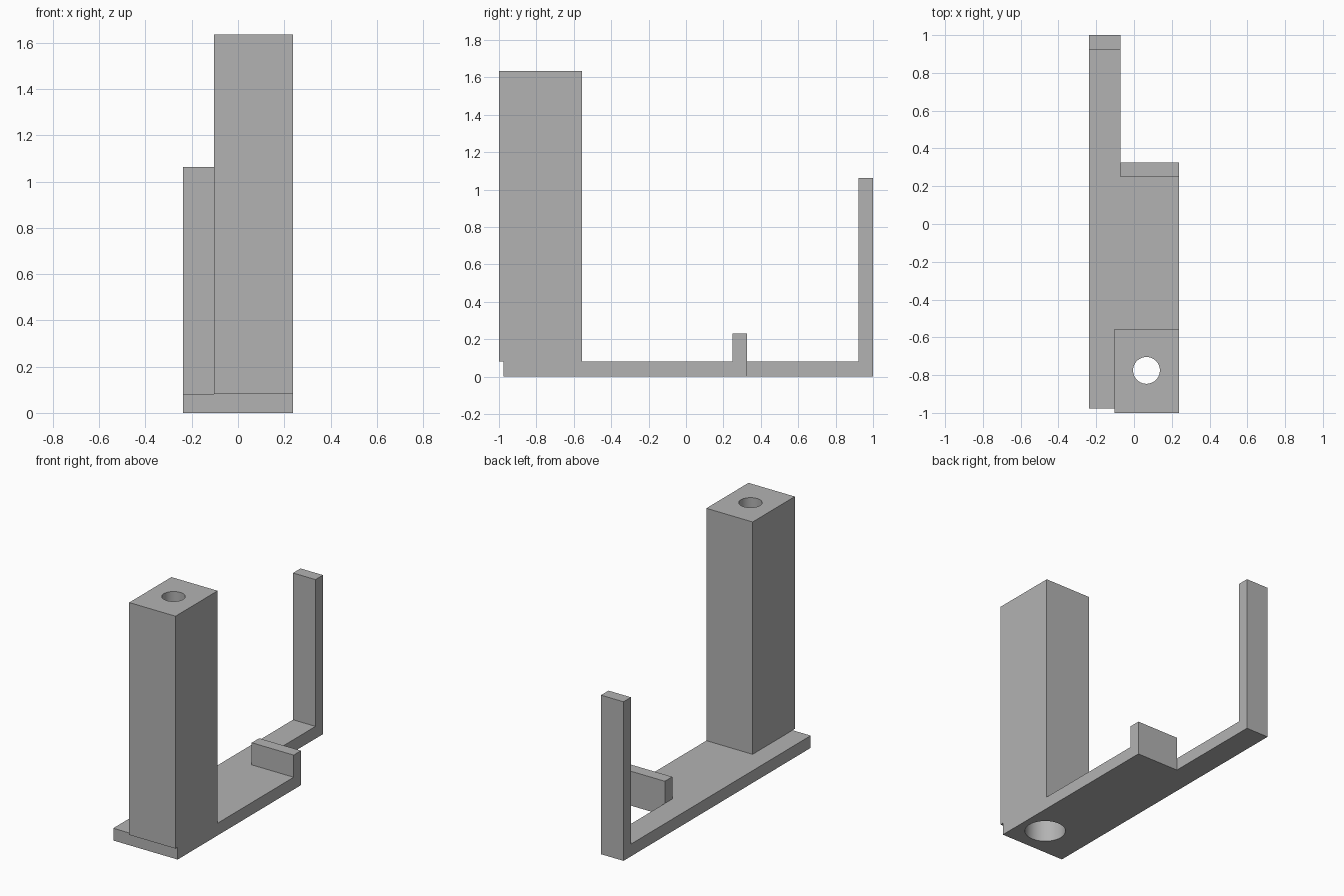
import bpy
import bmesh

cube = bpy.data.objects.get("Cube")
if cube:
    bpy.data.objects.remove(cube, do_unlink=True)

grey = bpy.data.materials.new("plain_grey")
grey.use_nodes = True
colour = (0.45, 0.45, 0.45, 1)
grey.diffuse_color = colour
for node in grey.node_tree.nodes:
    if node.type == "BSDF_PRINCIPLED":
        node.inputs["Base Color"].default_value = colour


def prism(name, outline, z0, z1):
    """Extrude a flat outline from z0 up to z1."""
    bm = bmesh.new()
    face = bm.faces.new([bm.verts.new((x, y, z0)) for x, y in outline])
    top = bmesh.ops.extrude_face_region(bm, geom=[face])
    verts = [g for g in top["geom"] if isinstance(g, bmesh.types.BMVert)]
    bmesh.ops.translate(bm, verts=verts, vec=(0, 0, z1 - z0))
    bmesh.ops.recalc_face_normals(bm, faces=bm.faces)
    mesh = bpy.data.meshes.new(name)
    bm.to_mesh(mesh)
    bm.free()
    mesh.materials.append(grey)
    obj = bpy.data.objects.new(name, mesh)
    bpy.context.collection.objects.link(obj)
    return obj


def box(name, x0, x1, y0, y1, z0, z1):
    return prism(name, [(x0, y0), (x1, y0), (x1, y1), (x0, y1)], z0, z1)


def bore(name, radius, z0, z1):
    bpy.ops.mesh.primitive_cylinder_add(
        vertices=64, radius=radius, depth=z1 - z0,
        location=(0.066, -0.775, (z0 + z1) / 2))
    obj = bpy.context.object
    obj.name = name
    obj.hide_render = True
    obj.data.materials.append(grey)
    return obj


def combine(target, other, operation):
    """Apply a boolean and discard the second solid."""
    bpy.context.view_layer.objects.active = target
    mod = target.modifiers.new(operation, "BOOLEAN")
    mod.operation, mod.solver, mod.object = operation, "EXACT", other
    bpy.ops.object.modifier_apply(modifier=mod.name)
    bpy.data.objects.remove(other, do_unlink=True)


SIDE, FRONT, BACK, THICK = 0.238, -0.977, 1.0, 0.082
ARM, STOP_Y = -0.072, 0.326

# Base plate with the narrow arm running to the back
bracket = prism("bracket", [(-SIDE, FRONT), (SIDE, FRONT), (SIDE, STOP_Y),
                            (ARM, STOP_Y), (ARM, BACK), (-SIDE, BACK)], 0, THICK)

# Tall tower, low stop and rear post joined to the plate
combine(bracket, box("tower", -0.104, SIDE, -1, -0.555, THICK, 1.635), "UNION")
combine(bracket, box("stop", ARM, SIDE, 0.248, STOP_Y, 0, 0.23), "UNION")
combine(bracket, box("rear_post", -SIDE, ARM, 0.921, BACK, 0, 1.063), "UNION")

# Stepped screw hole: wide from below, narrow at the top
combine(bracket, bore("screw_hole", 0.071, -0.1, 1.8), "DIFFERENCE")
combine(bracket, bore("wide_bore", 0.125, -0.1, 1.3), "DIFFERENCE")

bpy.ops.object.select_all(action="DESELECT")
bracket.select_set(True)
bpy.context.view_layer.objects.active = bracket
bpy.ops.object.shade_smooth_by_angle()
